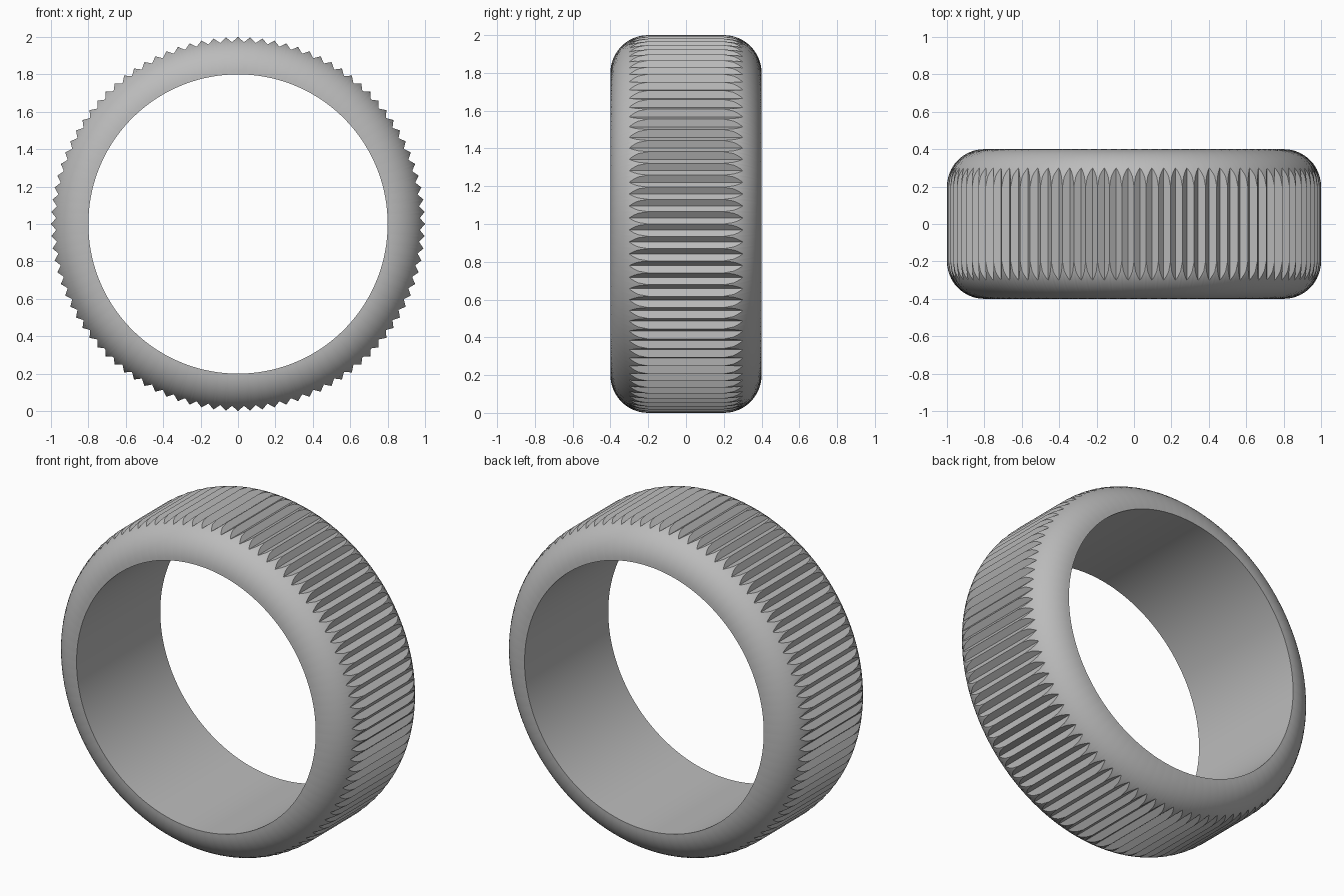
import bpy, bmesh, math
from mathutils import Vector

cube = bpy.data.objects.get("Cube")
if cube:
    bpy.data.objects.remove(cube)

TEETH = 96          # V grooves round the rim
SUB = 8             # columns per tooth
STEPS = 12          # rows across each rounded shoulder
OUTER, INNER, FILLET = 1.0, 0.8, 0.2
HALF = 0.4          # half the width
VALLEY = 0.973      # radius at the bottom of a groove

metal = bpy.data.materials.new("satin grey")
metal.use_nodes = True
grey = (0.5, 0.5, 0.5, 1)
metal.diffuse_color = grey
metal.node_tree.nodes["Principled BSDF"].inputs["Base Color"].default_value = grey


def polar(radius, angle):
    return Vector((radius * math.cos(angle), radius * math.sin(angle)))


def rim_point(column):
    """Point on the toothed outline: straight flanks between peaks and valleys."""
    half = SUB // 2
    index, part = divmod(column, half)
    radii = (OUTER, VALLEY) if index % 2 == 0 else (VALLEY, OUTER)
    step = math.pi / TEETH
    a, b = polar(radii[0], index * step), polar(radii[1], (index + 1) * step)
    return a.lerp(b, part / half)


def section(column):
    """Half profile (radius, y) from the groove edge round the shoulder to the bore."""
    flank = rim_point(column)
    start = math.acos(min(1, (flank.length - OUTER + FILLET) / FILLET))
    pts = []
    for i in range(STEPS + 1):
        t = start + (math.pi / 2 - start) * i / STEPS
        pts.append((OUTER - FILLET + FILLET * math.cos(t), HALF - FILLET + FILLET * math.sin(t)))
    return math.atan2(flank.y, flank.x), pts


# Ring with rounded shoulders and a knurled rim
bm = bmesh.new()
loops = []
for c in range(TEETH * SUB):
    angle, pts = section(c)
    loop = [(r, -y) for r, y in reversed(pts)] + pts
    loops.append([bm.verts.new((r * math.cos(angle), y, 1 + r * math.sin(angle))) for r, y in loop])
for c, loop in enumerate(loops):
    following = loops[(c + 1) % len(loops)]
    for i in range(len(loop)):
        j = (i + 1) % len(loop)
        bm.faces.new((loop[i], loop[j], following[j], following[i]))
bmesh.ops.recalc_face_normals(bm, faces=bm.faces)

mesh = bpy.data.meshes.new("knurled_ring")
bm.to_mesh(mesh)
bm.free()
mesh.materials.append(metal)
ring = bpy.data.objects.new("knurled_ring", mesh)
bpy.context.collection.objects.link(ring)
bpy.context.view_layer.objects.active = ring
ring.select_set(True)
bpy.ops.object.shade_smooth_by_angle(angle=math.radians(22))
